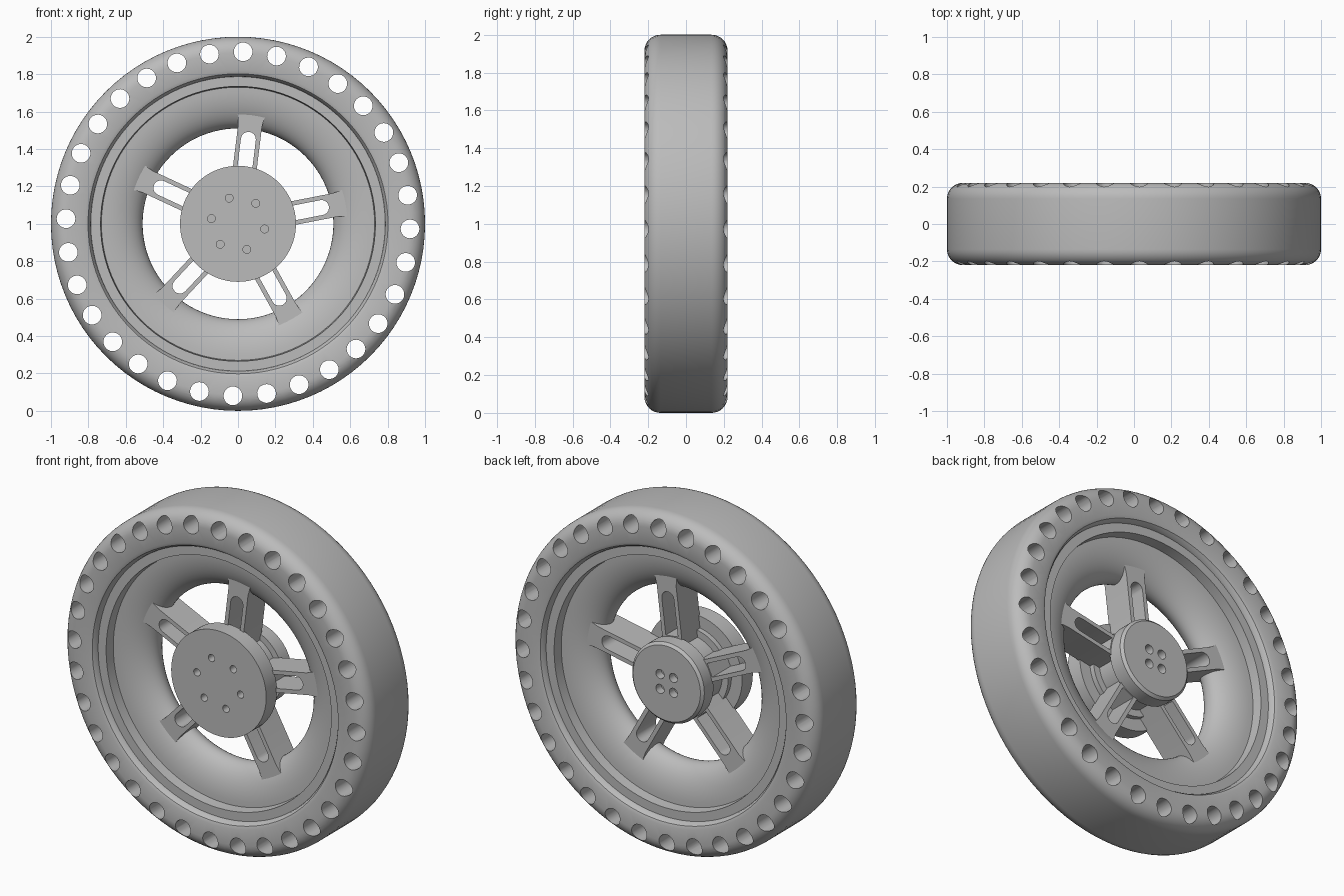
import bpy, bmesh
from math import sin, cos, pi, radians, sqrt
from mathutils import Matrix, Vector

cube = bpy.data.objects.get("Cube")
if cube:
    bpy.data.objects.remove(cube, do_unlink=True)

# One grey for the whole wheel
grey = bpy.data.materials.new("plain_grey")
grey.use_nodes = True
tone = (0.5, 0.5, 0.5, 1)
grey.diffuse_color = tone
grey.node_tree.nodes["Principled BSDF"].inputs["Base Color"].default_value = tone

AXLE = Vector((0, 0, 1))


def make(name, bm):
    bmesh.ops.recalc_face_normals(bm, faces=bm.faces)
    mesh = bpy.data.meshes.new(name)
    bm.to_mesh(mesh)
    bm.free()
    mesh.materials.append(grey)
    ob = bpy.data.objects.new(name, mesh)
    bpy.context.collection.objects.link(ob)
    return ob


def smooth(ob, angle=35):
    bpy.ops.object.select_all(action="DESELECT")
    ob.select_set(True)
    bpy.context.view_layer.objects.active = ob
    bpy.ops.object.shade_smooth_by_angle(angle=radians(angle))


def lathe(name, profile, steps=96):
    """Revolve a closed (radius, y) profile about the axle."""
    bm = bmesh.new()
    rings = []
    for i in range(steps):
        a = 2 * pi * i / steps
        rings.append([bm.verts.new((r * sin(a), y, 1 + r * cos(a))) for r, y in profile])
    n = len(profile)
    for i, ring in enumerate(rings):
        nxt = rings[(i + 1) % steps]
        for j in range(n):
            k = (j + 1) % n
            bm.faces.new((ring[j], ring[k], nxt[k], nxt[j]))
    bmesh.ops.remove_doubles(bm, verts=bm.verts, dist=1e-5)
    return make(name, bm)


def prism(bm, outline, y0, y1, angle):
    """Extrude an (across, outward) outline from y0 to y1, turned clockwise from the top."""
    turn = Matrix.Translation(AXLE) @ Matrix.Rotation(angle, 4, "Y")
    ends = [[bm.verts.new(turn @ Vector((u, y, v))) for u, v in outline] for y in (y0, y1)]
    bm.faces.new(ends[0])
    bm.faces.new(ends[1][::-1])
    for i in range(len(outline)):
        j = (i + 1) % len(outline)
        bm.faces.new((ends[0][i], ends[1][i], ends[1][j], ends[0][j]))


def disc(radius, centre, steps=24):
    return [(radius * cos(2 * pi * i / steps), centre + radius * sin(2 * pi * i / steps))
            for i in range(steps)]


def cut(ob, bm):
    cutter = make(ob.name + "_cutter", bm)
    cutter.hide_render = True
    mod = ob.modifiers.new("cut", "BOOLEAN")
    mod.operation, mod.solver, mod.object = "DIFFERENCE", "EXACT", cutter
    bpy.context.view_layer.objects.active = ob
    ob.select_set(True)
    bpy.ops.object.modifier_apply(modifier=mod.name)
    bpy.data.objects.remove(cutter, do_unlink=True)


def mirrored(half):
    """Continue a front (y < 0) profile half on the back."""
    return half + [(r, -y) for r, y in reversed(half)]


# Tyre with rounded shoulders and a ring of through holes
shoulder = [(0.915 + 0.085 * sin(t * pi / 16), -0.135 - 0.085 * cos(t * pi / 16)) for t in range(9)]
bead = [(0.785, -0.17), (0.79, -0.195), (0.802, -0.213), (0.82, -0.22)]
tyre = lathe("tyre", mirrored(bead + shoulder))
holes = bmesh.new()
for i in range(32):
    prism(holes, disc(0.05, 0.92), -0.4, 0.4, radians(1.7 + 11.25 * i))
cut(tyre, holes)
smooth(tyre)

# Rim: flat lip, straight wall, then a rounded barrel bulging toward the axle
barrel = [(0.73 - 0.22 * sin(t * pi / 24), -0.12 * cos(t * pi / 24)) for t in range(13)]
rim_front = [(0.79, -0.18), (0.735, -0.18)] + barrel[:-1]
rim = lathe("rim", mirrored(rim_front) [:len(rim_front)] + [barrel[-1]]
            + [(r, -y) for r, y in reversed(rim_front)])
smooth(rim)

# Hub: wide front flange with a step, core, and chamfered back flange
hub = lathe("hub", [(0, -0.18), (0.31, -0.18), (0.31, -0.08), (0.24, -0.08), (0.24, -0.05),
                    (0.2, -0.05), (0.2, 0.08), (0.235, 0.08), (0.235, 0.165), (0.22, 0.18),
                    (0, 0.18)])
bolts = bmesh.new()
for i in range(6):
    prism(bolts, disc(0.021, 0.145), -0.3, -0.13, radians(-19 + 60 * i))
for i in range(4):
    prism(bolts, disc(0.027, 0.062), 0.13, 0.3, radians(45 + 90 * i))
cut(hub, bolts)
smooth(hub)

# Five slotted spokes, flared slightly where they meet the rim
half_side = [(0.064, 0.15), (0.064, 0.53), (0.07, 0.57), (0.085, 0.62)]
spoke_outline = half_side + [(-u, v) for u, v in reversed(half_side)]
slot = [(0.04, 0.24)] + [(0.04 * cos(pi * t / 10), 0.455 + 0.04 * sin(pi * t / 10))
                         for t in range(11)] + [(-0.04, 0.24)]
for i in range(5):
    turn = radians(7 + 72 * i)
    body = bmesh.new()
    prism(body, spoke_outline, -0.09, 0.09, turn)
    spoke = make(f"spoke_{i + 1}", body)
    opening = bmesh.new()
    prism(opening, slot, -0.3, 0.3, turn)
    cut(spoke, opening)
    smooth(spoke)
